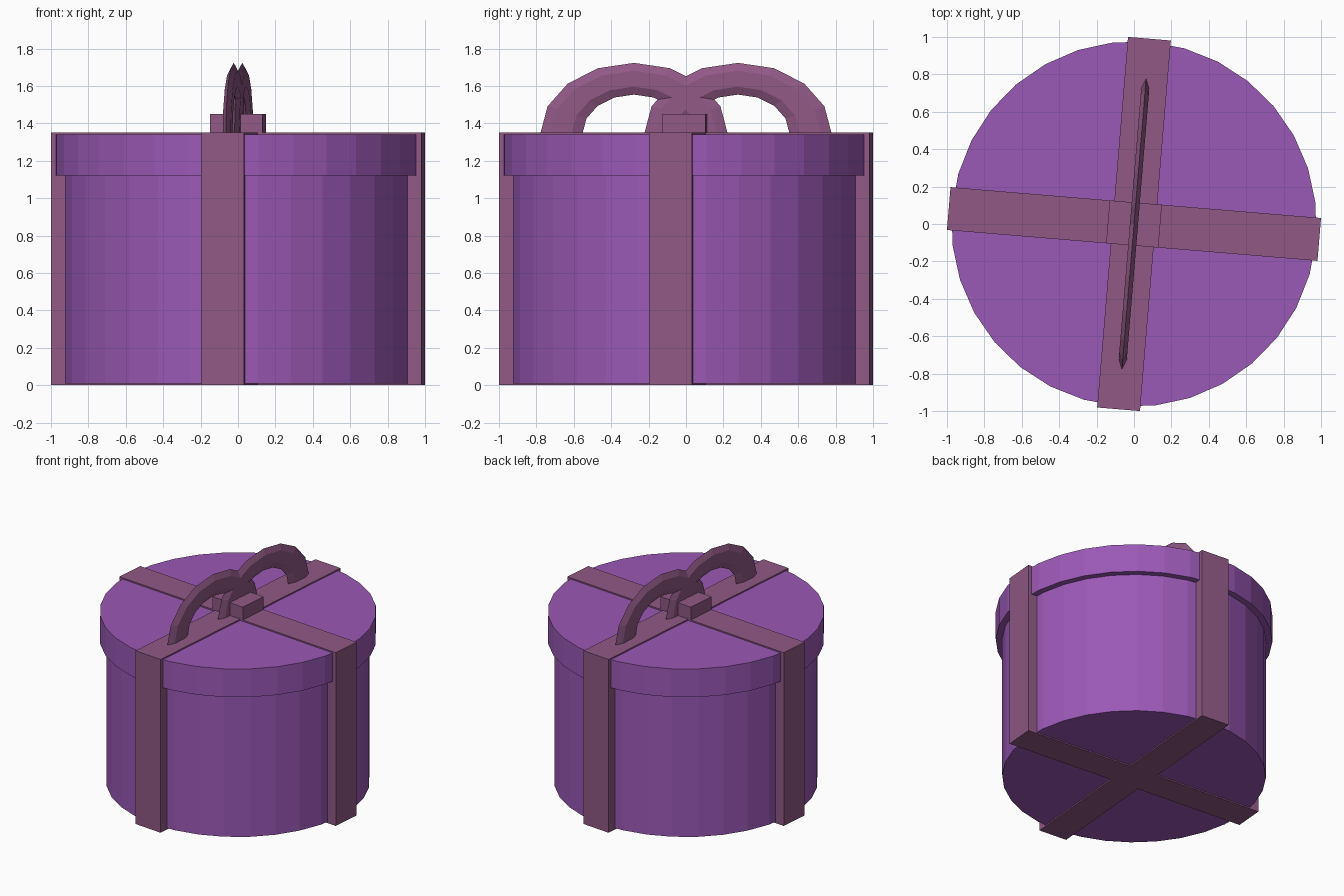
import bpy, bmesh, math
from mathutils import Matrix

if "Cube" in bpy.data.objects:
    bpy.data.objects.remove(bpy.data.objects["Cube"])

TURN = Matrix.Rotation(math.radians(-4.76), 4, 'Z')  # whole gift is slightly turned


def material(name, rgb):
    m = bpy.data.materials.new(name)
    m.diffuse_color = (*rgb, 1)
    m.use_nodes = True
    m.node_tree.nodes["Principled BSDF"].inputs["Base Color"].default_value = m.diffuse_color
    return m


purple = material("purple_box", (0.328, 0.100, 0.468))
mauve = material("mauve_ribbon", (0.280, 0.098, 0.235))


def finish(name, bm, mat):
    bmesh.ops.recalc_face_normals(bm, faces=bm.faces)
    bm.transform(TURN)
    me = bpy.data.meshes.new(name)
    bm.to_mesh(me)
    bm.free()
    me.materials.append(mat)
    bpy.context.collection.objects.link(bpy.data.objects.new(name, me))


def drum(name, r, z0, z1):
    bm = bmesh.new()
    n = 32
    ring = [bm.verts.new((r * math.cos(2 * math.pi * i / n),
                          r * math.sin(2 * math.pi * i / n), z0)) for i in range(n)]
    face = bm.faces.new(ring)
    ext = bmesh.ops.extrude_face_region(bm, geom=[face], use_keep_orig=True)
    top = [g for g in ext["geom"] if isinstance(g, bmesh.types.BMVert)]
    bmesh.ops.translate(bm, verts=top, vec=(0, 0, z1 - z0))
    finish(name, bm, purple)


def block(name, sx, sy, z0, z1):
    bm = bmesh.new()
    bmesh.ops.create_cube(bm, size=1, matrix=Matrix.Translation((0, 0, (z0 + z1) / 2))
                          @ Matrix.Diagonal((sx, sy, z1 - z0, 1)))
    finish(name, bm, mauve)


def bow_loop(name, cy):
    # flattened half ring with a six-sided section
    bm = bmesh.new()
    rings = []
    for i in range(9):
        a = math.pi * i / 8
        ring = []
        for j in range(6):
            b = 2 * math.pi * j / 6
            r = 0.389 + 0.113 * math.cos(b)
            ring.append(bm.verts.new((0.025 * math.sin(b), cy + r * math.cos(a),
                                      1.347 + 0.75 * r * math.sin(a))))
        rings.append(ring)
    for p, q in zip(rings, rings[1:]):
        for j in range(6):
            k = (j + 1) % 6
            bm.faces.new((p[j], p[k], q[k], q[j]))
    bm.faces.new(rings[0])
    bm.faces.new(rings[-1])
    finish(name, bm, mauve)


# round box and lid
drum("box_body", 0.931, 0.01, 1.13)
drum("box_lid", 0.977, 1.12, 1.34)

# crossed ribbons wrapping the box
block("ribbon_across", 1.988, 0.23, 0, 1.35)
block("ribbon_along", 0.23, 1.988, 0, 1.35)

# bow
block("bow_knot", 0.28, 0.23, 1.34, 1.45)
bow_loop("bow_loop_front", -0.279)
bow_loop("bow_loop_back", 0.279)
